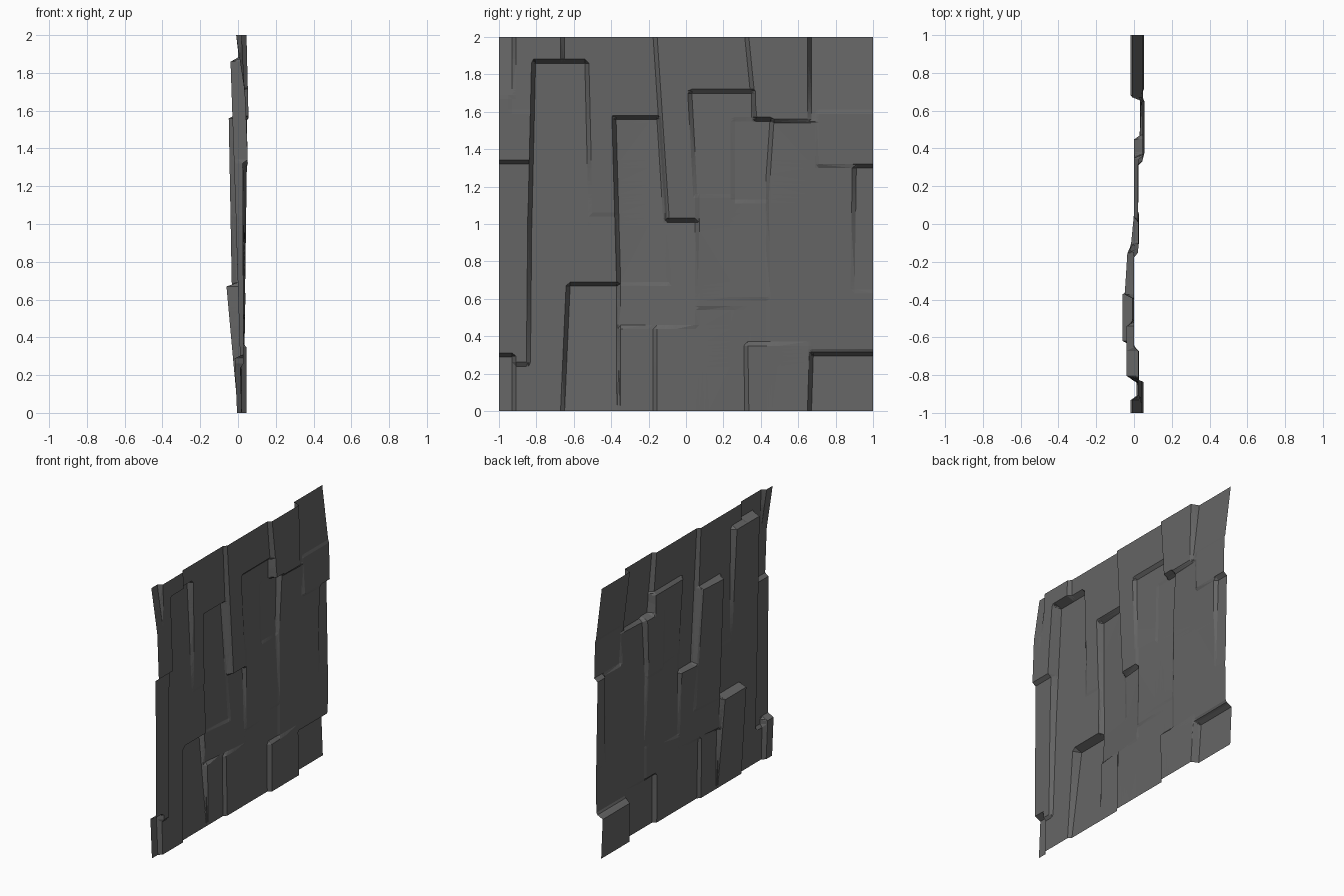
import bpy, bmesh
from mathutils import Vector

if "Cube" in bpy.data.objects:
    bpy.data.objects.remove(bpy.data.objects["Cube"])

RAMP = 0.022      # width of the bevel between neighbouring slabs
patches = []


def pair(v):
    return v if isinstance(v, tuple) else (v, v)


def slab(left, right, z, low, high):
    """Slab of the cliff sheet. left/right: y at (bottom, top); low/high: depth x at (left, right)."""
    patches.append((pair(left), pair(right), z, pair(low), pair(high)))


# upper row
slab(-1, -.80, (1.33, 1.70), .052, .038)
slab(-.94, (-.67, -.66), (1.60, 2), .04, .02)
slab(-1, -.92, (1.68, 2), .038, -.01)
slab((-.67, -.66), -.1, (.60, 2), -.012, 0)
slab((-.10, -.165), .40, (1.02, 2), .027, .02)
# broad middle slabs
slab(.44, 1, (.32, 1.60), (.03, .034), (.03, .056))
slab((.37, .325), .70, (1.55, 2), .056, .045)
slab(.66, 1, (1.55, 2), .046, -.01)
slab(.70, 1, (1.31, 1.60), .052, .045)
slab((.89, .90), 1, (.64, 1.31), .036, .024)
slab(-1, -.80, (.25, 1.33), .03, .025)
# notched slab right of the centre
slab(.06, (.44, .43), (.60, 1.22), (.022, .026), (.02, .007))
slab((.05, .02), .36, (1.15, 1.71), (.02, .008), 0)
slab(.25, (.43, .46), (1.12, 1.56), .008, 0)
# bottom row
slab(-.19, .34, (0, .55), .02, (.008, .022))
slab((.325, .32), .665, (0, .36), .045, (.045, .033))
slab((.66, .67), 1, (0, .305), -.005, -.018)
slab(-.92, -.60, (0, .25), .02, .013)
slab(-1, -.92, (0, .30), -.005, -.018)
# left column and raised slabs
slab((-.845, -.835), -.36, (0, 1.05), .02, -.012)
slab((-.835, -.815), (-.51, -.53), (1.0, 1.87), -.01, -.04)
slab(-.36, .06, (.45, 1.02), (-.025, .02), (-.04, 0))
slab((-.36, -.385), (-.09, -.145), (.68, 1.57), (-.034, -.01), (-.05, -.035))
slab(-.38, -.165, (0, .45), 0, -.005)
slab((-.66, -.63), -.36, (0, .68), 0, -.062)


def lerp(p, t):
    return p[0] + (p[1] - p[0]) * t


def depth(y, z):
    x = .022
    for left, right, (z0, z1), low, high in patches:
        t = (z - z0) / (z1 - z0)
        a, b = lerp(left, t), lerp(right, t)
        gaps = [1]
        if left[0] > -1:
            gaps.append(y - a)
        if right[0] < 1:
            gaps.append(b - y)
        if z0 > 0:
            gaps.append(z - z0)
        if z1 < 2:
            gaps.append(z1 - z)
        w = max(0, min(1, .5 + min(gaps) / RAMP))
        if w:
            s = max(0, min(1, (y - a) / (b - a)))
            x += (lerp((lerp(low, s), lerp(high, s)), t) - x) * w
    return x


# flat sheet, cut along both sides of every slab edge
bm = bmesh.new()
bm.faces.new([bm.verts.new(c) for c in ((0, -1, 0), (0, -1, 2), (0, 1, 2), (0, 1, 0))])
lines = set()
for left, right, (z0, z1), low, high in patches:
    for side in (left, right):
        if abs(side[0]) < 1:
            lean = round((side[1] - side[0]) / (z1 - z0), 4)
            lines.add(('y', round(side[0] - lean * z0, 4), lean))
    for z in (z0, z1):
        if 0 < z < 2:
            lines.add(('z', z, 0))
for axis, pos, lean in sorted(lines):
    for off in (-RAMP / 2, RAMP / 2):
        co = (0, pos + off, 0) if axis == 'y' else (0, 0, pos + off)
        no = Vector((0, 1, -lean)) if axis == 'y' else Vector((0, 0, 1))
        bmesh.ops.bisect_plane(bm, geom=bm.verts[:] + bm.edges[:] + bm.faces[:],
                               plane_co=co, plane_no=no, dist=1e-5)
for v in bm.verts:
    v.co.x = depth(v.co.y, v.co.z)
bmesh.ops.triangulate(bm, faces=bm.faces[:])
bmesh.ops.recalc_face_normals(bm, faces=bm.faces[:])
# outer side of the cliff looks towards -x
if sum(f.normal.x * f.calc_area() for f in bm.faces) > 0:
    bmesh.ops.reverse_faces(bm, faces=bm.faces[:])

mesh = bpy.data.meshes.new("rock_wall_panel")
bm.to_mesh(mesh)
bm.free()
wall = bpy.data.objects.new("rock_wall_panel", mesh)
bpy.context.collection.objects.link(wall)
stone = bpy.data.materials.new("dark grey stone")
stone.diffuse_color = (.13, .13, .13, 1)
stone.use_nodes = True
stone.node_tree.nodes["Principled BSDF"].inputs["Base Color"].default_value = stone.diffuse_color
mesh.materials.append(stone)
